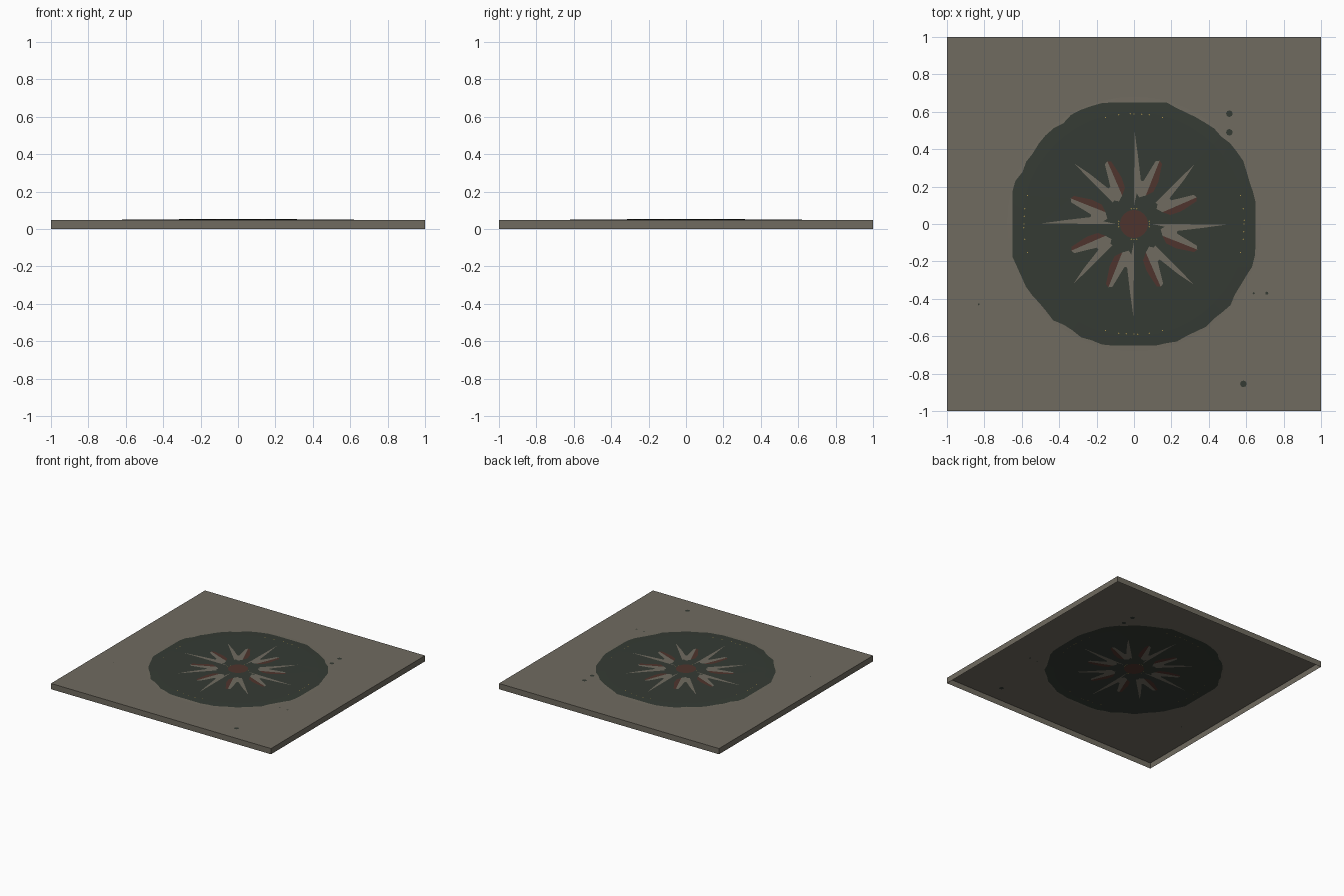
import bpy, bmesh, math, random
from mathutils import Vector
from mathutils.geometry import delaunay_2d_cdt

if "Cube" in bpy.data.objects:
    bpy.data.objects.remove(bpy.data.objects["Cube"])

random.seed(4)
COLOURS = {"taupe stone": (112, 107, 96), "dark green": (53, 59, 52),
           "red brown": (79, 52, 45), "ochre": (170, 145, 75)}
TAUPE, GREEN, BROWN, OCHRE = range(4)


def lin(c):
    c /= 255
    return ((c + 0.055) / 1.055) ** 2.4 if c > 0.04 else c / 12.92


def pol(deg, r):
    a = math.radians(deg)
    return (r * math.cos(a), r * math.sin(a))


def disc(r, n, cx=0, cy=0):
    return [(cx + x, cy + y) for x, y in (pol(360 * i / n, r) for i in range(n))]


# gentle dome of the top sheet: (radius, height)
DOME = [(0, 0.054), (0.15, 0.053), (0.6, 0.050), (0.68, 0.047), (2, 0.047)]


def height(r):
    for (r0, z0), (r1, z1) in zip(DOME, DOME[1:]):
        if r <= r1:
            return z0 + (z1 - z0) * (r - r0) / (r1 - r0)


# outlines painted one over another: (counter-clockwise points, colour)
shapes = [([(-1, -1), (1, -1), (1, 1), (-1, 1)], TAUPE), (disc(0.68, 48), TAUPE)]

# worn round field, slightly flattened at the four sides
rim = []
for i in range(72):
    x, y = pol(i * 5, 0.668 + random.uniform(-0.012, 0.008))
    rim.append((max(-0.65, min(0.65, x)), max(-0.65, min(0.65, y))))
shapes.append((rim, GREEN))
shapes.append((disc(0.6, 48), GREEN))

# compass star: half-lit rays, repeated every 45 degrees
for k in range(8):
    a = 45 * k
    long_tip = 0.5 if k % 2 == 0 else 0.455
    inner = 0.095 if k % 2 == 0 else 0.16
    shapes.append(([pol(a, inner), pol(a - 5, 0.165), pol(a - 11, 0.145),
                    pol(a - 22.5, 0.165), pol(a - 22, 0.365), pol(a - 19, 0.355),
                    pol(a - 12.5, 0.235), pol(a - 9, 0.235), pol(a - 3.5, 0.36),
                    pol(a - 0.3, long_tip)], TAUPE))
    shapes.append(([pol(a - 22.5, 0.165), pol(a - 31, 0.2), pol(a - 30, 0.26),
                    pol(a - 25, 0.355), pol(a - 22, 0.365)][::-1], BROWN))
    if sum(p[0] * q[1] - p[1] * q[0] for p, q in
           zip(shapes[-1][0], shapes[-1][0][1:] + shapes[-1][0][:1])) < 0:
        shapes[-1][0].reverse()

# centre boss
shapes.append((disc(0.075, 24), BROWN))

# small chips of paint outside the field
for x, y, r in ((0.51, 0.59, 0.018), (0.51, 0.49, 0.018), (0.585, -0.855, 0.018),
                (0.71, -0.37, 0.008), (0.64, -0.37, 0.006), (-0.83, -0.43, 0.005)):
    shapes.append((disc(r, 8, x, y), GREEN))

# ochre flecks along two ring lines
for q in range(4):
    for d in (-15, -8, -4, 0, 2, 8, 15):
        x, y = pol(90 * q + d, 0.589)
        shapes.append((disc(0.004, 4, x, y), OCHRE))
    for d in (-10, 0, 10):
        x, y = pol(90 * q + d, 0.083)
        shapes.append((disc(0.0035, 4, x, y), OCHRE))

# merge all outlines into one sheet
pts, polys = [], []
for outline, _ in shapes:
    polys.append(list(range(len(pts), len(pts) + len(outline))))
    pts += [Vector(p) for p in outline]
verts, _, faces, _, _, origin = delaunay_2d_cdt(pts, [], polys, 0, 1e-5)

mats = []
for name, rgb in COLOURS.items():
    m = bpy.data.materials.new(name)
    m.diffuse_color = (*[lin(c) for c in rgb], 1)
    m.use_nodes = True
    m.node_tree.nodes["Principled BSDF"].inputs["Base Color"].default_value = m.diffuse_color
    mats.append(m)


def make(name, bm):
    me = bpy.data.meshes.new(name)
    bm.to_mesh(me)
    bm.free()
    for m in mats:
        me.materials.append(m)
    ob = bpy.data.objects.new(name, me)
    bpy.context.collection.objects.link(ob)


# patterned top sheet
bm = bmesh.new()
bv = [bm.verts.new((v.x, v.y, height(v.length))) for v in verts]
for f, src in zip(faces, origin):
    face = bm.faces.new([bv[i] for i in f])
    face.material_index = shapes[max(src)][1] if src else TAUPE
    face.normal_update()
    if face.normal.z < 0:
        face.normal_flip()
make("patterned_top", bm)

# four side walls, open underneath
bm = bmesh.new()
c = [(-1, -1), (1, -1), (1, 1), (-1, 1)]
low = [bm.verts.new((x, y, 0)) for x, y in c]
top = [bm.verts.new((x, y, 0.047)) for x, y in c]
for i in range(4):
    j = (i + 1) % 4
    bm.faces.new((low[i], low[j], top[j], top[i]))
make("side_walls", bm)
